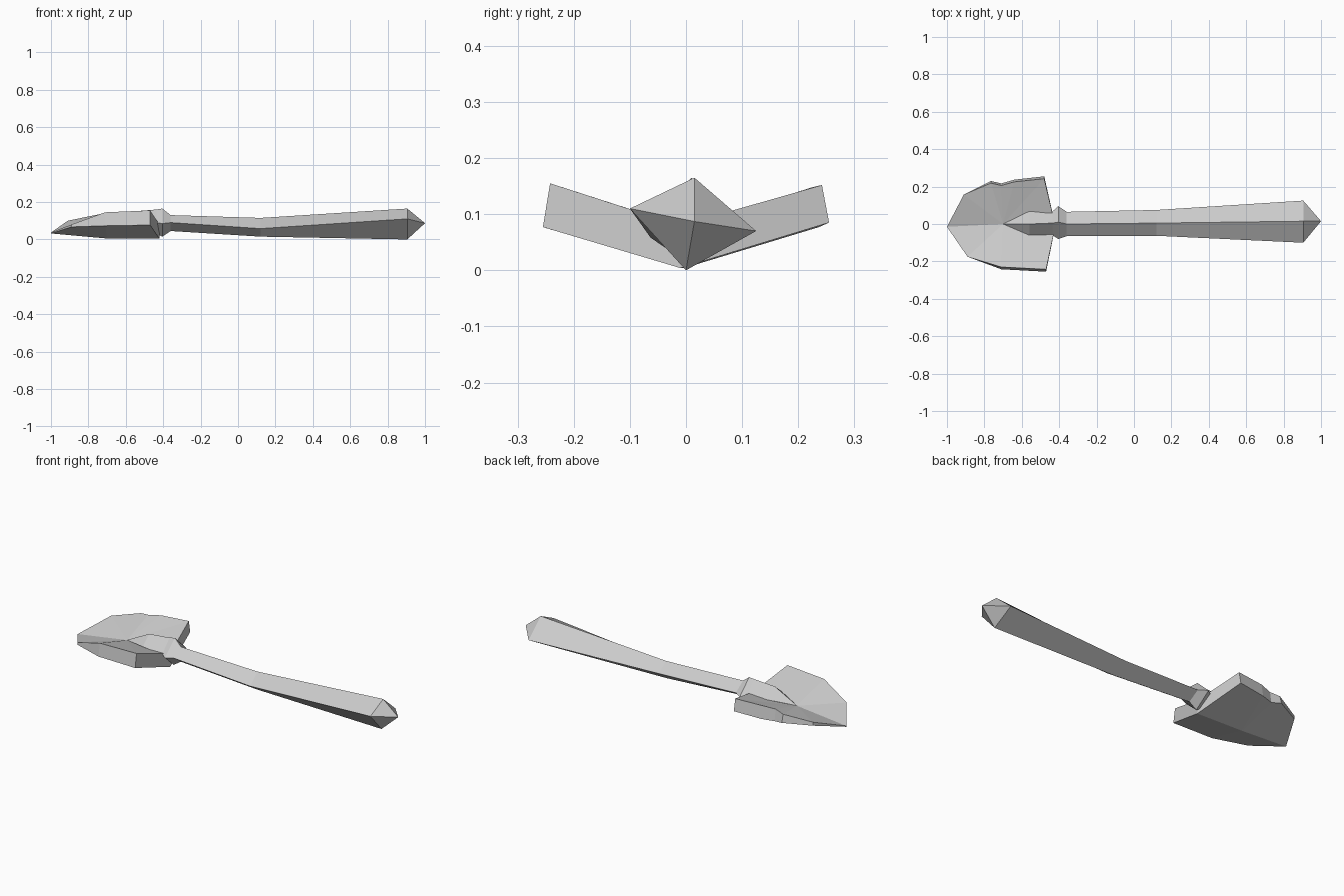
import bpy, bmesh

cube = bpy.data.objects.get("Cube")
if cube:
    bpy.data.objects.remove(cube)

steel = bpy.data.materials.new("plain grey")
steel.use_nodes = True
steel.diffuse_color = (0.6, 0.6, 0.6, 1)
steel.node_tree.nodes["Principled BSDF"].inputs["Base Color"].default_value = (0.6, 0.6, 0.6, 1)


def finish(bm, name):
    """Turn a bmesh into a flat shaded object."""
    bmesh.ops.recalc_face_normals(bm, faces=bm.faces)
    mesh = bpy.data.meshes.new(name)
    bm.to_mesh(mesh)
    bm.free()
    mesh.materials.append(steel)
    obj = bpy.data.objects.new(name, mesh)
    bpy.context.collection.objects.link(obj)
    return obj


def loft(name, start, sections, end):
    """Four-sided loft, pointed at both ends; section = x, then (y, z) corners."""
    bm = bmesh.new()
    first, last = bm.verts.new(start), bm.verts.new(end)
    rings = [[bm.verts.new((x, y, z)) for y, z in corners] for x, *corners in sections]
    for i in range(4):
        j = (i + 1) % 4
        bm.faces.new((first, rings[0][i], rings[0][j]))
        bm.faces.new((last, rings[-1][j], rings[-1][i]))
        for a, b in zip(rings, rings[1:]):
            bm.faces.new((a[i], a[j], b[j], b[i]))
    return finish(bm, name)


# Handle with socket, collar and pointed end; corners run top, back, bottom, front
loft("handle", (-0.70, 0, 0.078), [
    (-0.56, (0, 0.15), (0.068, 0.10), (0, 0.06), (-0.06, 0.10)),
    (-0.435, (0.005, 0.16), (0.068, 0.09), (0, 0.03), (-0.06, 0.09)),
    (-0.405, (0.01, 0.165), (0.095, 0.085), (0, 0.015), (-0.08, 0.085)),
    (-0.36, (0, 0.13), (0.065, 0.085), (0, 0.045), (-0.065, 0.09)),
    (0.12, (0.005, 0.115), (0.075, 0.07), (0, 0.015), (-0.063, 0.058)),
    (0.905, (0.015, 0.165), (0.125, 0.07), (0, 0), (-0.10, 0.11)),
], (1.0, 0.015, 0.087))

# Blade: a thick folded plate, rim points as x, y, lower z, upper z
back_rim = [(-0.48, 0.255, 0.085, 0.152), (-0.64, 0.237, 0.077, 0.148),
            (-0.71, 0.217, 0.075, 0.14), (-0.765, 0.23, 0.085, 0.13),
            (-0.91, 0.157, 0.08, 0.10)]
front_rim = [(-0.47, -0.255, 0.077, 0.155), (-0.71, -0.242, 0.073, 0.145),
             (-0.89, -0.175, 0.067, 0.08)]

bm = bmesh.new()


def pair(x, y, low, high):
    """Lower and upper vertex; the upper one leans towards the middle."""
    lean = 0.95 if abs(y) > 0.2 else 1
    return bm.verts.new((x, y, low)), bm.verts.new((x, y * lean, high))


heel = pair(-0.42, -0.01, 0.004, 0.08)
fold = pair(-0.70, 0, 0.005, 0.077)
tip = pair(-1.0, -0.015, 0.032, 0.037)
for rim in (back_rim, front_rim):
    edge = [heel] + [pair(*p) for p in rim] + [tip]
    for a, b in zip(edge, edge[1:]):
        for side in (0, 1):
            bm.faces.new((fold[side], a[side], b[side]))
        bm.faces.new((a[0], b[0], b[1], a[1]))
finish(bm, "blade")
